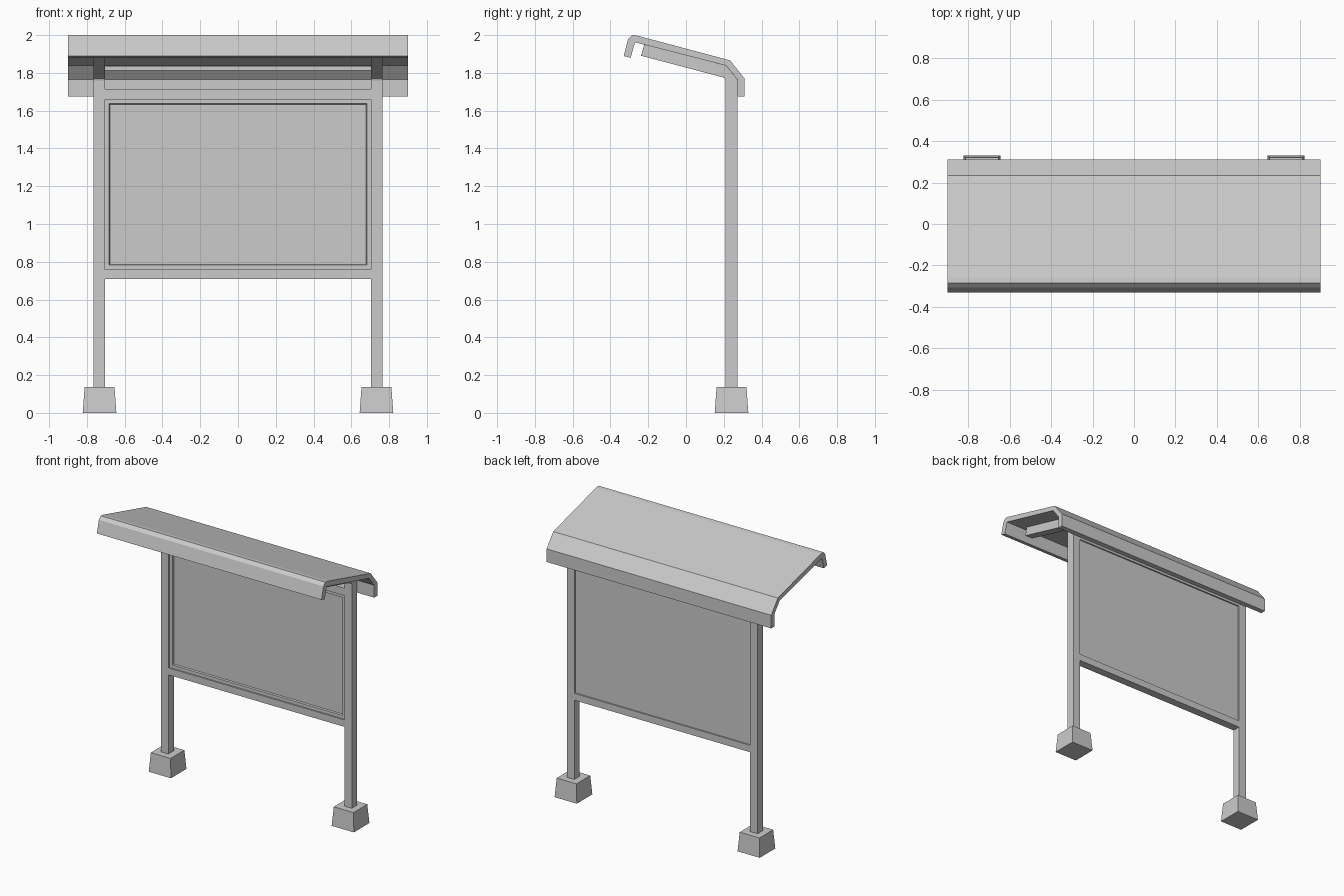
import bpy, bmesh

if "Cube" in bpy.data.objects:
    bpy.data.objects.remove(bpy.data.objects["Cube"])


def make_object(name, bm):
    bmesh.ops.recalc_face_normals(bm, faces=bm.faces)
    mesh = bpy.data.meshes.new(name)
    bm.to_mesh(mesh)
    bm.free()
    ob = bpy.data.objects.new(name, mesh)
    bpy.context.collection.objects.link(ob)
    return ob


def extrude_profile(name, yz, x0, x1):
    """Solid from a side (y, z) outline, extruded along x."""
    bm = bmesh.new()
    face = bm.faces.new([bm.verts.new((x0, y, z)) for y, z in yz])
    res = bmesh.ops.extrude_face_region(bm, geom=[face])
    verts = [v for v in res["geom"] if isinstance(v, bmesh.types.BMVert)]
    bmesh.ops.translate(bm, verts=verts, vec=(x1 - x0, 0, 0))
    return make_object(name, bm)


def box(name, x, y, z):
    return extrude_profile(name, [(y[0], z[0]), (y[1], z[0]), (y[1], z[1]), (y[0], z[1])], *x)


# Folded sheet roof with front and back lips
roof = [(0.31, 1.675), (0.31, 1.77), (0.234, 1.866), (-0.257, 1.997), (-0.285, 2.0),
        (-0.307, 1.978), (-0.33, 1.889), (-0.293, 1.88), (-0.27, 1.962),
        (0.214, 1.838), (0.273, 1.765), (0.273, 1.675)]
extrude_profile("roof", roof, -0.9, 0.9)

# Bent posts: upright plus sloping roof arm
post = [(0.21, 0.12), (0.272, 0.12), (0.272, 1.765), (0.213, 1.838), (-0.221, 1.95),
        (-0.238, 1.891), (0.193, 1.777), (0.206, 1.77), (0.21, 1.76)]
for side, s in (("left", -1), ("right", 1)):
    extrude_profile(side + "_post", post, s * 0.705, s * 0.765)

    # Tapered foot block
    bm = bmesh.new()
    bmesh.ops.create_cube(bm, size=1)
    for v in bm.verts:
        half = 0.079 if v.co.z > 0 else 0.089
        v.co = (s * 0.733 + (half if v.co.x > 0 else -half),
                0.241 + (half if v.co.y > 0 else -half),
                0.137 if v.co.z > 0 else 0)
    make_object(side + "_foot", bm)

# Cross rails between the posts
box("bottom_rail", (-0.705, 0.705), (0.212, 0.27), (0.71, 0.76))
box("top_rail", (-0.705, 0.705), (0.212, 0.27), (1.66, 1.715))

# Notice board: slab whose front has a raised border around a recess
board = box("notice_board", (-0.705, 0.705), (0.222, 0.26), (0.76, 1.66))
bm = bmesh.new()
bm.from_mesh(board.data)
bm.normal_update()
front = [f for f in bm.faces if f.normal.y < -0.9]
bmesh.ops.inset_region(bm, faces=front, thickness=0.033)
bmesh.ops.inset_region(bm, faces=front, thickness=0.005, depth=-0.012)
bm.to_mesh(board.data)
bm.free()

# Pale light strip under the roof
strip = box("light_strip", (-0.705, 0.705), (0.17, 0.21), (1.813, 1.836))
pale = bpy.data.materials.new("pale")
pale.diffuse_color = (0.95, 0.95, 0.95, 1)
pale.use_nodes = True
pale.node_tree.nodes["Principled BSDF"].inputs["Base Color"].default_value = pale.diffuse_color
strip.data.materials.append(pale)
